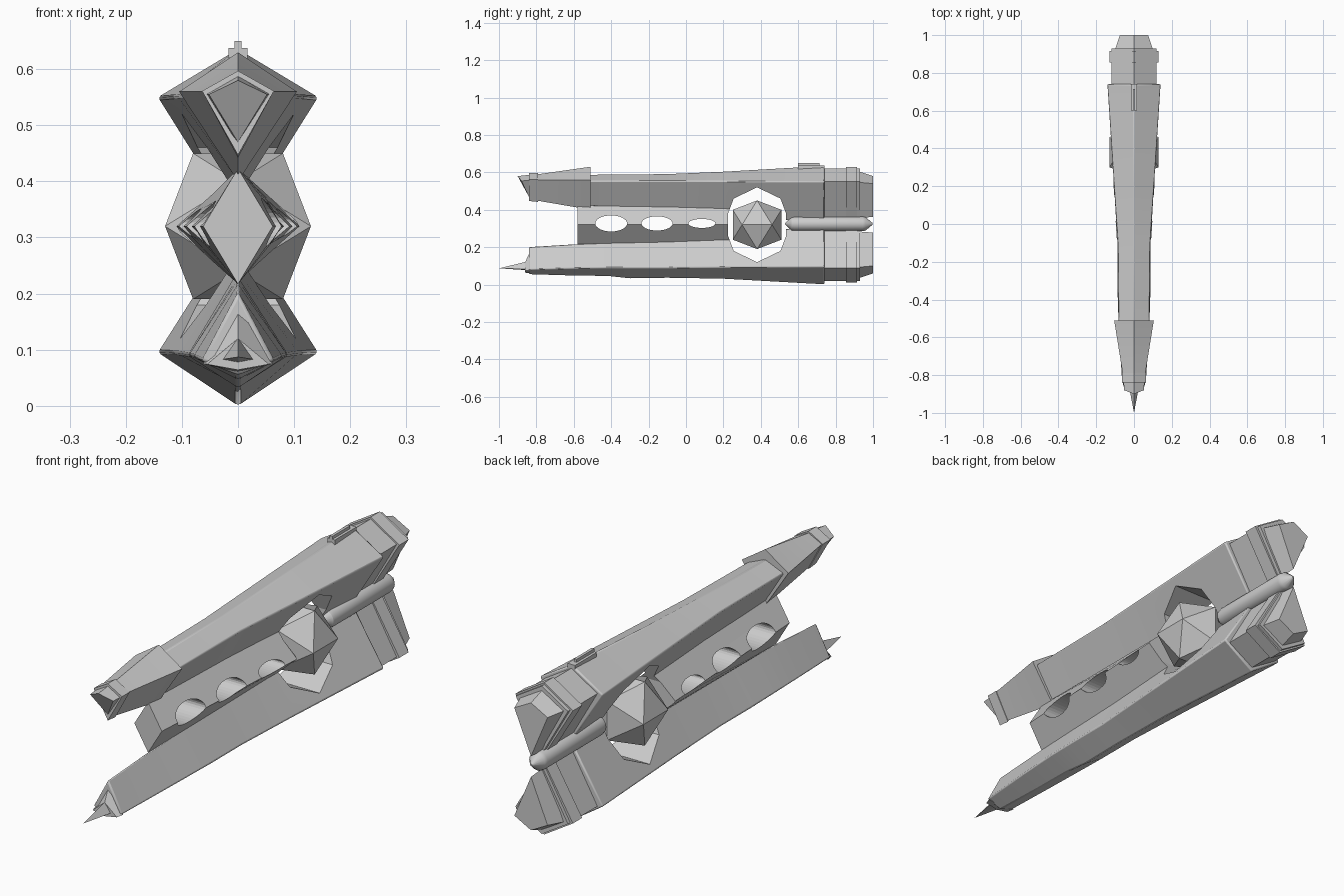
import bpy, bmesh
from math import pi, cos, sin
from mathutils import Vector

if "Cube" in bpy.data.objects:
    bpy.data.objects.remove(bpy.data.objects["Cube"])


def finish(name, bm, smooth=True):
    bmesh.ops.recalc_face_normals(bm, faces=bm.faces)
    me = bpy.data.meshes.new(name)
    bm.to_mesh(me)
    bm.free()
    ob = bpy.data.objects.new(name, me)
    bpy.context.collection.objects.link(ob)
    if smooth:
        bpy.ops.object.select_all(action='DESELECT')
        ob.select_set(True)
        bpy.context.view_layer.objects.active = ob
        bpy.ops.object.shade_smooth_by_angle(angle=0.5)
    return ob


def loft(name, rings, smooth=True):
    bm = bmesh.new()
    vs = [[bm.verts.new(p) for p in r] for r in rings]
    n = len(vs[0])
    for a, b in zip(vs, vs[1:]):
        for i in range(n):
            j = (i + 1) % n
            bm.faces.new((a[i], a[j], b[j], b[i]))
    bm.faces.new(vs[0])
    bm.faces.new(vs[-1])
    return finish(name, bm, smooth)


def kite(y, w, low, side, top):
    return [(0, y, top), (w, y, side), (0, y, low), (-w, y, side)]


def kites(name, sections):
    return loft(name, [kite(*s) for s in sections])


def bevel(ob, width):
    m = ob.modifiers.new("soft_edges", 'BEVEL')
    m.width, m.segments = width, 2
    m.limit_method, m.angle_limit = 'ANGLE', 0.7


def cut(ob, cutter):
    m = ob.modifiers.new("cut", 'BOOLEAN')
    m.operation, m.solver, m.object = 'DIFFERENCE', 'EXACT', cutter


def prism(name, pts):
    ob = loft(name, [[(x, y, z) for y, z in pts] for x in (-0.4, 0.4)], False)
    ob.hide_render = True
    ob.hide_viewport = False
    ob.display_type = 'WIRE'
    return ob


CY, CZ = 0.38, 0.32

# Main hulls: sections are y, half width, low z, side z, top z
upper = kites("upper_hull", [
    (-0.55, 0.083, 0.42, 0.553, 0.588), (-0.1, 0.088, 0.40, 0.555, 0.592),
    (0.2, 0.108, 0.375, 0.553, 0.605), (0.74, 0.143, 0.322, 0.55, 0.636)])
lower = kites("lower_hull", [
    (-0.84, 0.065, 0.055, 0.08, 0.203), (-0.6, 0.08, 0.047, 0.087, 0.218),
    (-0.42, 0.088, 0.045, 0.09, 0.225), (-0.3, 0.09, 0.032, 0.09, 0.23),
    (-0.1, 0.09, 0.035, 0.09, 0.24), (0.2, 0.108, 0.03, 0.093, 0.265),
    (0.74, 0.143, 0.0, 0.095, 0.32)])

# Diamond spine between the hulls
spine = kites("middle_spine", [
    (-0.58, 0.062, 0.217, CZ, 0.423), (0.32, 0.115, 0.217, CZ, 0.423)])

# Faceted opening around the core, and oval windows along the spine
half = [(0, 0.2), (0.125, 0.14), (0.155, 0.06), (0.155, -0.06), (0.125, -0.14)]
outline = half + [(-y, -z) for y, z in half]
opening = prism("core_opening_cutter", [(CY + y, CZ + z) for y, z in outline])
for hull in (upper, lower):
    bevel(hull, 0.006)
for ob in (upper, lower, spine):
    cut(ob, opening)
for i, (y, ry, rz) in enumerate([(-0.4, 0.085, 0.043), (-0.155, 0.083, 0.038),
                                 (0.085, 0.072, 0.024)]):
    ring = [(y + ry * cos(a * pi / 16), 0.327 + rz * sin(a * pi / 16)) for a in range(32)]
    cut(spine, prism(f"window_cutter_{i}", ring))

# Upper nose with collar and slanted tip
nose = kites("upper_nose", [
    (-0.51, 0.105, 0.40, 0.56, 0.63), (-0.79, 0.06, 0.448, 0.56, 0.59),
    (-0.84, 0.058, 0.452, 0.56, 0.59)])
kites("upper_nose_ring", [
    (-0.79, 0.064, 0.442, 0.561, 0.597), (-0.84, 0.064, 0.447, 0.561, 0.597)])
loft("upper_nose_tip", [
    kite(-0.83, 0.056, 0.465, 0.556, 0.588),
    [(0, -0.90, 0.58), (0.052, -0.88, 0.555), (0, -0.84, 0.47), (-0.052, -0.88, 0.555)]])

# Lower nose ring and spike
kites("lower_nose_ring", [
    (-0.83, 0.062, 0.06, 0.075, 0.185), (-0.86, 0.055, 0.064, 0.074, 0.12)])
bm = bmesh.new()
base = [bm.verts.new(p) for p in
        [(0, -0.83, 0.128), (0.032, -0.83, 0.082), (0, -0.83, 0.076), (-0.032, -0.83, 0.082)]]
tip = bm.verts.new((0, -1.0, 0.087))
for i in range(4):
    bm.faces.new((base[i], base[(i + 1) % 4], tip))
bm.faces.new(base)
finish("nose_spike", bm, False)

# Rear engine blocks; the lower set mirrors the upper one about z = CZ
REAR = {
    "engine_neck": [(0.72, 0.118, 0.345, 0.55, 0.622), (0.93, 0.118, 0.345, 0.55, 0.622)],
    "engine_collar": [(0.855, 0.13, 0.335, 0.55, 0.63), (0.915, 0.13, 0.335, 0.55, 0.63)],
    "engine_cap": [(0.91, 0.105, 0.355, 0.548, 0.61), (1.0, 0.075, 0.362, 0.54, 0.58)],
}
for part, secs in REAR.items():
    kites("upper_" + part, secs)
    kites("lower_" + part, [(y, w, 2 * CZ - t, 2 * CZ - s, 2 * CZ - b) for y, w, b, s, t in secs])

# Core: icosahedron with a twofold axis along each direction
bm = bmesh.new()
for p in (-0.13, 0.13):
    for q in (-0.08, 0.08):
        for v in ((q, 0, p), (p, q, 0), (0, p, q)):
            bm.verts.new(Vector(v) + Vector((0, CY, CZ)))
bmesh.ops.convex_hull(bm, input=bm.verts)
finish("core", bm, False)

# Rear rod with pointed ends
loft("rear_rod", [[(r * cos(a * pi / 8), y, 0.325 + r * sin(a * pi / 8)) for a in range(16)]
                  for y, r in [(0.53, 0.004), (0.565, 0.036), (0.58, 0.039),
                               (0.945, 0.039), (0.96, 0.036), (0.998, 0.004)]])

# Dorsal fin on a small base
for name, w, y0, y1, z0, z1 in [("fin_base", 0.017, 0.6, 0.74, 0.6, 0.638),
                                ("dorsal_fin", 0.006, 0.6, 0.715, 0.62, 0.65)]:
    loft(name, [[(-w, y, z0), (w, y, z0), (w, y, z1), (-w, y, z1)] for y in (y0, y1)], False)
